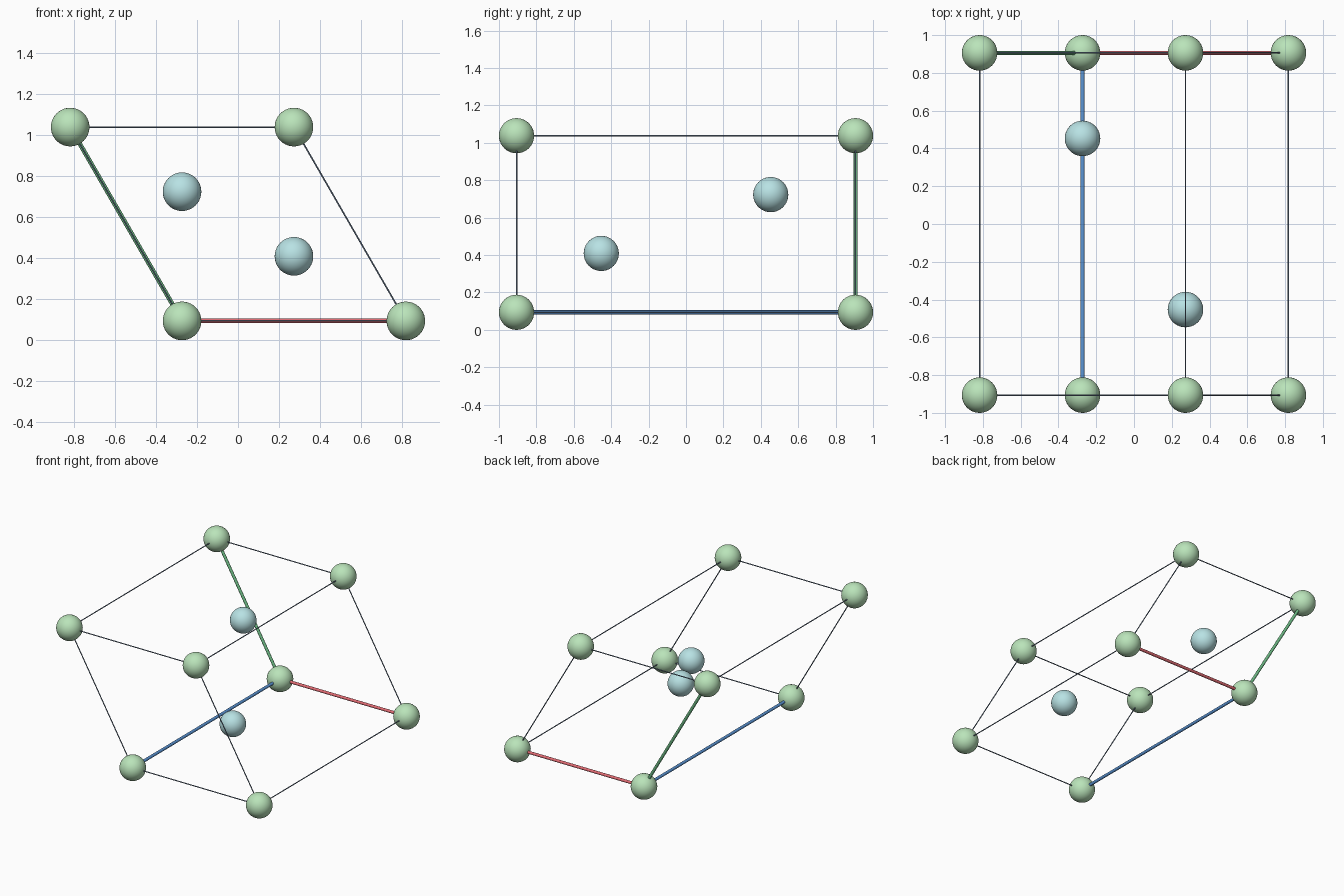
import bpy
from mathutils import Vector

if "Cube" in bpy.data.objects:
    bpy.data.objects.remove(bpy.data.objects["Cube"])

R = 0.094                      # atom radius
ROD, THIN = 0.011, 0.0038      # axis and edge radii

# Cell geometry: origin and three lattice vectors
A = Vector((1.09, 0, 0))
B = Vector((-0.545, 0, 0.944))
C = Vector((0, -1.812, 0))
O = Vector((-0.2725, 0.906, R))


def material(name, srgb):
    m = bpy.data.materials.new(name)
    lin = [((c / 255 + 0.055) / 1.055) ** 2.4 for c in srgb]
    m.diffuse_color = (*lin, 1)
    m.use_nodes = True
    m.node_tree.nodes["Principled BSDF"].inputs["Base Color"].default_value = m.diffuse_color
    return m


GREEN = material("pale green", (186, 228, 186))
TEAL = material("pale teal", (184, 226, 228))
RED = material("axis red", (226, 108, 116))
LEAF = material("axis green", (112, 190, 136))
BLUE = material("axis blue", (92, 150, 214))
SLATE = material("edge slate", (116, 136, 160))


def place(u, v, w):
    return O + A * u + B * v + C * w


def finish(name, mat):
    ob = bpy.context.object
    ob.name = name
    ob.data.materials.append(mat)
    bpy.ops.object.shade_smooth_by_angle(angle=0.8)


def atom(name, p, mat):
    bpy.ops.mesh.primitive_uv_sphere_add(segments=40, ring_count=20, radius=R, location=p)
    finish(name, mat)


def rod(name, p, q, r, mat):
    d = q - p
    bpy.ops.mesh.primitive_cylinder_add(vertices=16, radius=r, depth=d.length, location=(p + q) / 2)
    bpy.context.object.rotation_euler = d.to_track_quat('Z', 'Y').to_euler()
    finish(name, mat)


# Corner atoms
for u in (0, 1):
    for v in (0, 1):
        for w in (0, 1):
            atom("corner_atom", place(u, v, w), GREEN)

# Two inner atoms
atom("inner_atom_back", place(1 / 3, 2 / 3, 1 / 4), TEAL)
atom("inner_atom_front", place(2 / 3, 1 / 3, 3 / 4), TEAL)

# Cell edges: the three leaving the origin are thick coloured axes
axes = (("axis_a", RED), ("axis_b", LEAF), ("axis_c", BLUE))
for i, (axis_name, axis_mat) in enumerate(axes):
    for s in (0, 1):
        for t in (0, 1):
            start = [s, t]
            start.insert(i, 0)
            end = [s, t]
            end.insert(i, 1)
            if s == t == 0:
                rod(axis_name, place(*start), place(*end), ROD, axis_mat)
            else:
                rod("cell_edge", place(*start), place(*end), THIN, SLATE)
